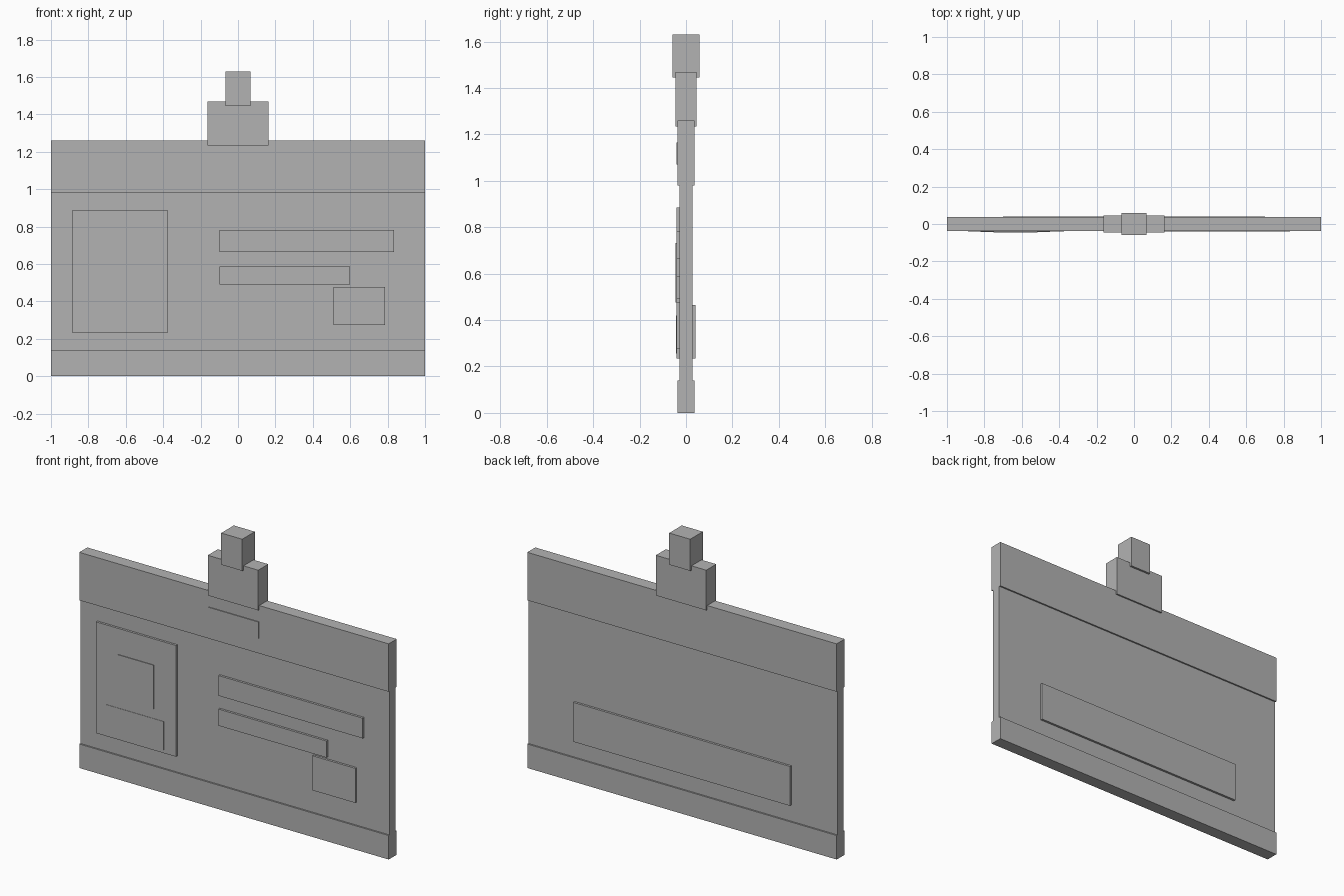
import bpy
import bmesh

if "Cube" in bpy.data.objects:
    bpy.data.objects.remove(bpy.data.objects["Cube"])

# One flat grey for the whole badge
grey = bpy.data.materials.new("grey plastic")
grey.diffuse_color = (0.45, 0.45, 0.45, 1.0)
grey.use_nodes = True
grey.node_tree.nodes["Principled BSDF"].inputs["Base Color"].default_value = grey.diffuse_color


def box(name, x, y, z):
    """Axis-aligned box from (min, max) pairs."""
    bm = bmesh.new()
    bmesh.ops.create_cube(bm, size=1.0)
    for v in bm.verts:
        v.co = [lo + (c + 0.5) * (hi - lo) for c, (lo, hi) in zip(v.co, (x, y, z))]
    mesh = bpy.data.meshes.new(name)
    bm.to_mesh(mesh)
    bm.free()
    mesh.materials.append(grey)
    obj = bpy.data.objects.new(name, mesh)
    bpy.context.collection.objects.link(obj)
    return obj


def slab(name, half_width, half_depth, z):
    """Box centred on x and y."""
    return box(name, (-half_width, half_width), (-half_depth, half_depth), z)


# Card with thicker bands at top and bottom
slab("card_body", 1.0, 0.028, (0.005, 1.255))
slab("header_band", 1.0, 0.037, (0.98, 1.26))
slab("footer_band", 1.0, 0.037, (0.0, 0.14))

# Clip above the card
slab("clip_base", 0.163, 0.046, (1.235, 1.47))
slab("clip_top", 0.068, 0.058, (1.445, 1.63))

# Raised plates on the front: x range, z range, front surface y
front_plates = {
    "header_slot": ((-0.163, 0.163), (1.07, 1.165), -0.042),
    "photo_panel": ((-0.888, -0.373), (0.235, 0.885), -0.041),
    "portrait_head": ((-0.75, -0.515), (0.475, 0.733), -0.045),
    "portrait_shoulders": ((-0.82, -0.45), (0.255, 0.42), -0.043),
    "name_bar": ((-0.098, 0.835), (0.665, 0.783), -0.041),
    "title_bar": ((-0.098, 0.60), (0.49, 0.587), -0.041),
    "chip_plate": ((0.51, 0.787), (0.275, 0.477), -0.041),
}
for name, (x, z, front) in front_plates.items():
    box(name, x, (front, -0.02), z)

# Raised strip on the back
box("back_strip", (-0.70, 0.70), (0.02, 0.041), (0.235, 0.465))
